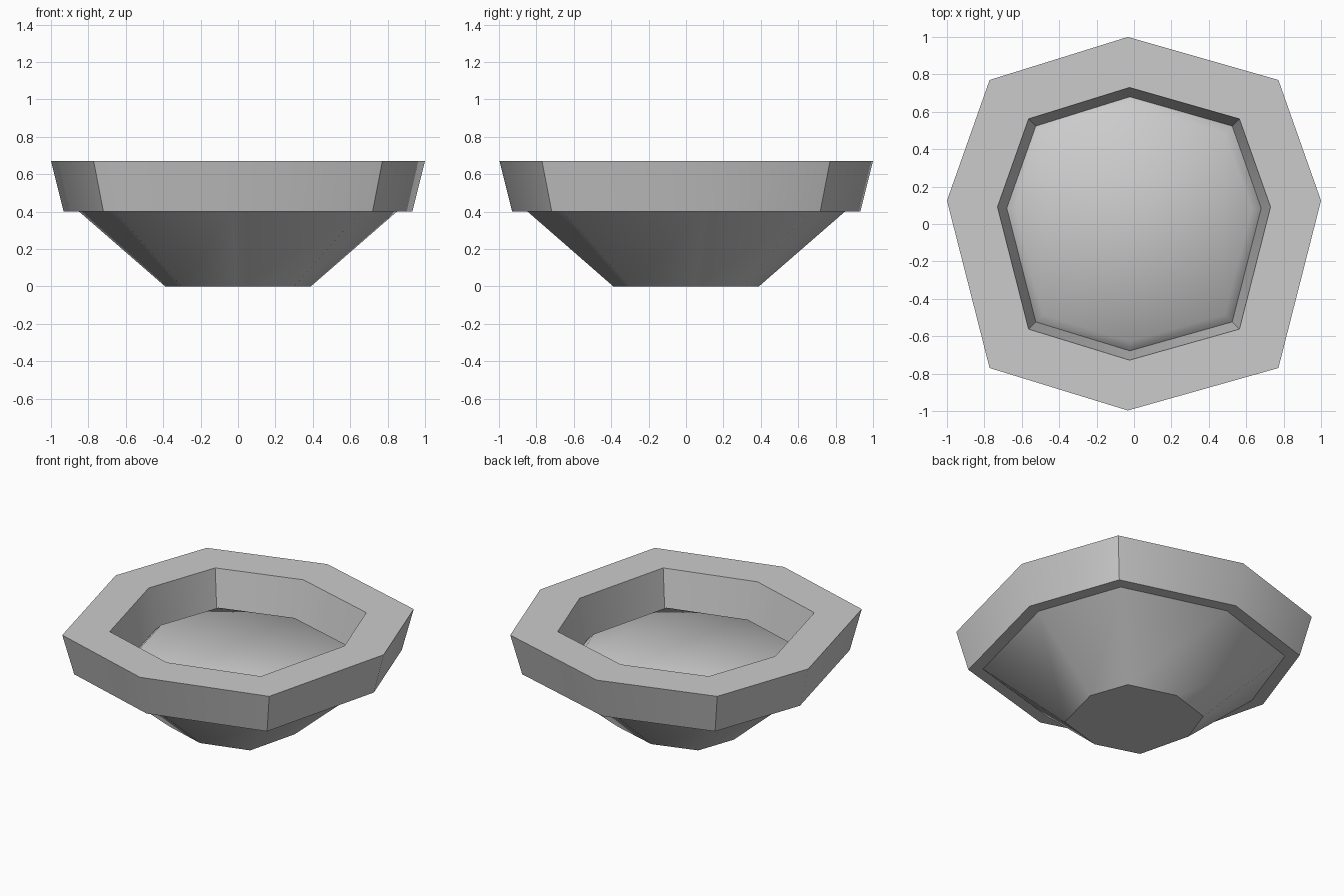
import bpy
import bmesh
import math

if "Cube" in bpy.data.objects:
    bpy.data.objects.remove(bpy.data.objects["Cube"])

# Slightly uneven eight-sided outline shared by every ring
OUTLINE = [(-0.033, 1.0), (-0.772, 0.77), (-1.0, 0.125), (-0.772, -0.77),
           (-0.033, -0.997), (0.772, -0.77), (1.0, 0.125), (0.772, 0.77)]


def loft(name, profile, cap_start=False, cap_end=False, smooth_angle=40):
    """Skin scaled copies of the outline; profile lists (scale, height)."""
    bm = bmesh.new()
    rings = [[bm.verts.new((x * s, y * s, z)) for x, y in OUTLINE]
             for s, z in profile]
    n = len(OUTLINE)
    for low, high in zip(rings, rings[1:]):
        for i in range(n):
            j = (i + 1) % n
            bm.faces.new((low[i], low[j], high[j], high[i]))
    if cap_start:
        bm.faces.new(rings[0][::-1])
    if cap_end:
        bm.faces.new(rings[-1])
    mesh = bpy.data.meshes.new(name)
    bm.to_mesh(mesh)
    bm.free()
    obj = bpy.data.objects.new(name, mesh)
    bpy.context.collection.objects.link(obj)
    bpy.ops.object.select_all(action='DESELECT')
    obj.select_set(True)
    bpy.context.view_layer.objects.active = obj
    bpy.ops.object.shade_smooth_by_angle(angle=math.radians(smooth_angle))
    return obj


# Tapered bowl, overhanging rim and inner wall as one continuous shell
loft("planter_bowl", [(0.39, 0.0), (0.85, 0.40), (0.932, 0.40),
                      (1.0, 0.67), (0.73, 0.67), (0.68, 0.40)],
     cap_start=True)

# Raised filling with softly sloped sides
loft("bowl_filling", [(0.68, 0.40), (0.63, 0.452)],
     cap_end=True, smooth_angle=70)
